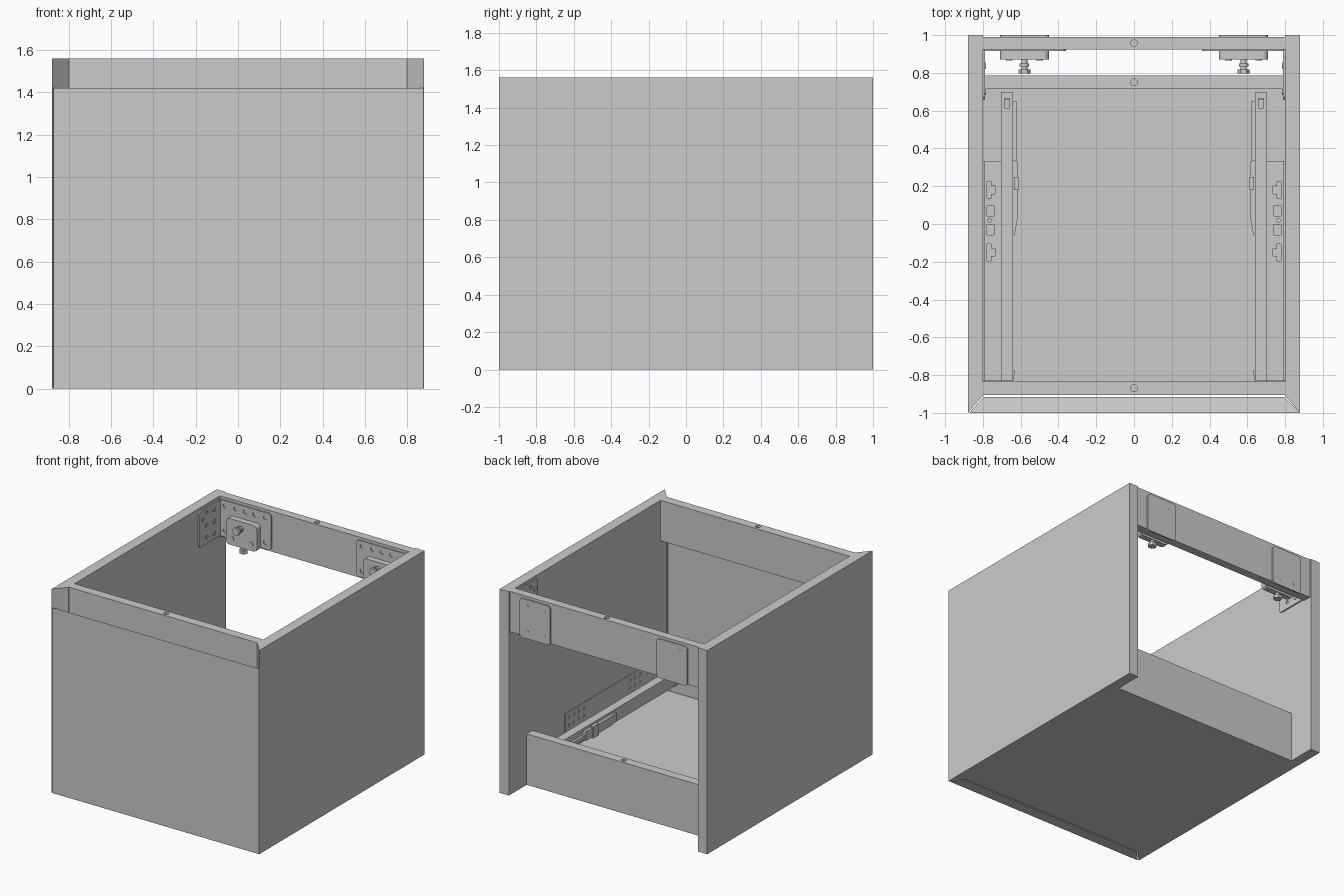
import bpy, bmesh, math
from mathutils import Vector

if "Cube" in bpy.data.objects:
    bpy.data.objects.remove(bpy.data.objects["Cube"])


def prism(name, pts, axis, a, b):
    """Extrude a closed 2D profile along an axis from a to b."""
    def place(p, t):
        return {'x': (t, p[0], p[1]), 'y': (p[0], t, p[1]), 'z': (p[0], p[1], t)}[axis]
    bm = bmesh.new()
    low = [bm.verts.new(place(p, a)) for p in pts]
    high = [bm.verts.new(place(p, b)) for p in pts]
    n = len(pts)
    bm.faces.new(low)
    bm.faces.new(high)
    for i in range(n):
        j = (i + 1) % n
        bm.faces.new((low[i], low[j], high[j], high[i]))
    bmesh.ops.recalc_face_normals(bm, faces=bm.faces)
    me = bpy.data.meshes.new(name)
    bm.to_mesh(me)
    bm.free()
    ob = bpy.data.objects.new(name, me)
    bpy.context.collection.objects.link(ob)
    return ob


def box(name, x0, x1, y0, y1, z0, z1):
    return prism(name, [(x0, y0), (x1, y0), (x1, y1), (x0, y1)], 'z', z0, z1)


def circle(u, v, r, n=20):
    return [(u + r * math.cos(math.tau * i / n), v + r * math.sin(math.tau * i / n)) for i in range(n)]


def rod(name, u, v, r, axis, a, b, n=20):
    ob = prism(name, circle(u, v, r, n), axis, a, b)
    if n > 8:
        bpy.context.view_layer.objects.active = ob
        ob.select_set(True)
        bpy.ops.object.shade_smooth_by_angle(angle=math.radians(35))
        ob.select_set(False)
    return ob


def rounded(u0, u1, v0, v1, r):
    """Rounded rectangle outline."""
    pts = []
    for k, (u, v) in enumerate([(u1 - r, v1 - r), (u0 + r, v1 - r), (u0 + r, v0 + r), (u1 - r, v0 + r)]):
        for i in range(5):
            t = math.pi / 2 * (k + i / 4)
            pts.append((u + r * math.cos(t), v + r * math.sin(t)))
    return pts


def cut(ob, cutters):
    """Subtract the cutters from an object, then remove them."""
    bpy.context.view_layer.objects.active = ob
    for c in cutters:
        c.hide_render = True
        m = ob.modifiers.new("hole", 'BOOLEAN')
        m.object = c
        m.operation = 'DIFFERENCE'
        m.solver = 'EXACT'
        bpy.ops.object.modifier_apply(modifier=m.name)
        bpy.data.objects.remove(c)


def rail(name, y0, y1, z0, z1):
    """Cross rail with a dowel hole in the top edge."""
    ob = box(name, -0.8, 0.8, y0, y1, z0, z1)
    cut(ob, [prism("cutter", circle(0, (y0 + y1) / 2, 0.018), 'z', z1 - 0.04, z1 + 0.05)])


# carcass rails and floor
rail("front_rail", -0.905, -0.835, 1.25, 1.56)
rail("back_rail", 0.925, 0.99, 1.25, 1.56)
rail("lower_back_panel", 0.715, 0.785, 0.08, 0.39)
box("bottom_panel", -0.8, 0.8, -0.905, 0.785, 0, 0.08)

# drawer front: mitred ends, top edge sloping down to the back as a finger grip
front = prism("drawer_front", [(-1, 0), (-1, 1.42), (-0.915, 1.335), (-0.915, 0)], 'x', -0.872, 0.878)
for v in front.data.vertices:
    if v.co.y > -0.95:
        v.co.x = math.copysign(0.795, v.co.x)

for s, side in ((-1, "left"), (1, "right")):
    def fx(pts):
        return [(s * u, v) for u, v in pts]

    def X(name, x0, x1, *rest):
        return box(f"{side}_{name}", s * x0, s * x1, *rest)

    # side panel with mitred front edge
    prism(f"{side}_side_panel", fx([(0.8, -0.91), (0.88, -1), (0.88, 1), (0.8, 1)]), 'z', 0, 1.56)

    # slide bracket: upright plate on the side plus a flange with slots
    plate = prism(f"{side}_slide_bracket", fx([(0.80, 0.37), (0.792, 0.37), (0.792, 0.208),
                  (0.705, 0.208), (0.705, 0.2), (0.80, 0.2)]), 'y', -0.83, 0.33)
    holes = []
    for y in (0.07, -0.03):
        holes.append(X("cutter", 0.742, 0.777, y - 0.027, y + 0.027, 0.15, 0.25))
    for y, d in ((0.18, 1), (-0.15, -1)):
        holes.append(prism("cutter", fx([(0.758, y - 0.045 * d), (0.778, y - 0.045 * d), (0.778, y + 0.045 * d),
                     (0.758, y + 0.045 * d), (0.758, y + 0.02), (0.735, y + 0.02),
                     (0.735, y - 0.02), (0.758, y - 0.02)][::1]) if d > 0 else
                     fx([(0.758, y - 0.045), (0.778, y - 0.045), (0.778, y + 0.045), (0.758, y + 0.045),
                         (0.758, y + 0.02), (0.735, y + 0.02), (0.735, y - 0.02), (0.758, y - 0.02)]), 'z', 0.15, 0.25))
    holes.append(prism("cutter", circle(s * 0.765, 0.02, 0.01, 10), 'z', 0.15, 0.25))
    for y in (0.29, 0.23, 0.17, 0.11, -0.45, -0.51, -0.57):
        for z in (0.27, 0.33):
            holes.append(prism("cutter", circle(y, z, 0.014, 10), 'x', s * 0.77, s * 0.796))
    cut(plate, holes)

    # runner: downward channel with a slot at the back, and an inner bar
    run = prism(f"{side}_runner", fx([(0.64, 0.2), (0.64, 0.3), (0.705, 0.3), (0.705, 0.2),
                (0.697, 0.2), (0.697, 0.292), (0.648, 0.292), (0.648, 0.2)]), 'y', -0.83, 0.70)
    cut(run, [X("cutter", 0.66, 0.685, 0.615, 0.665, 0.27, 0.33)])
    X("runner_core", 0.655, 0.69, -0.81, 0.66, 0.19, 0.27)

    # release latch on the inner face of the runner
    X("latch_bar", 0.622, 0.64, 0.0, 0.65, 0.225, 0.255)
    prism(f"{side}_latch_lever", fx([(0.64, -0.06), (0.632, -0.06), (0.618, 0.02), (0.618, 0.33), (0.64, 0.34)]),
          'z', 0.21, 0.28)
    X("latch_clip", 0.612, 0.635, 0.18, 0.25, 0.2, 0.29)
    prism(f"{side}_runner_front_hook", fx([(0.63, -0.78), (0.64, -0.83), (0.645, -0.83), (0.645, -0.77)]),
          'z', 0.2, 0.29)

    # hanger: outer wall plate with screws
    prism(f"{side}_wall_plate", rounded(*sorted((s * 0.45, s * 0.71)), 1.24, 1.54, 0.025), 'y', 0.988, 1.0)
    for x in (0.51, 0.65):
        for z in (1.30, 1.49):
            rod(f"{side}_wall_screw", s * x, z, 0.014, 'y', 0.99, 1.0 + 0.0005)

    # hanger: angle bracket on the back rail and on the side
    inner = prism(f"{side}_hanger_plate", rounded(*sorted((s * 0.36, s * 0.80)), 1.26, 1.54, 0.025), 'y', 0.915, 0.926)
    cut(inner, [prism("cutter", circle(s * x, z, 0.017, 12), 'y', 0.9, 0.922)
                for x, z in ((0.41, 1.5), (0.5, 1.5), (0.58, 1.5), (0.66, 1.5), (0.75, 1.5), (0.41, 1.31), (0.75, 1.31))])
    wing = prism(f"{side}_hanger_wing", rounded(0.66, 0.925, 1.26, 1.54, 0.025), 'x', s * 0.79, s * 0.801)
    cut(wing, [prism("cutter", circle(y, z, 0.014, 12), 'x', s * 0.78, s * 0.796)
               for y, z in ((0.75, 1.5), (0.75, 1.4), (0.75, 1.31))])
    for y, z in ((0.67 + 0.03, 1.47), (0.84, 1.40), (0.84, 1.31), (0.84, 1.49)):
        rod(f"{side}_wing_screw", y, z, 0.016, 'x', s * 0.784, s * 0.8)

    # hanger: adjuster housing, depth bolt and height bolt
    prism(f"{side}_hanger_housing", rounded(*sorted((s * 0.45, s * 0.71)), 1.24, 1.44, 0.03), 'y', 0.87, 0.916)
    for x in (0.50, 0.66):
        rod(f"{side}_housing_rivet", s * x, 1.29, 0.018, 'y', 0.865, 0.875)
    rod(f"{side}_depth_bolt", s * 0.58, 1.39, 0.016, 'y', 0.81, 0.88)
    rod(f"{side}_depth_bolt_collar", s * 0.58, 1.39, 0.025, 'y', 0.835, 0.85)
    rod(f"{side}_depth_bolt_head", s * 0.58, 1.39, 0.032, 'y', 0.798, 0.818, 6)
    rod(f"{side}_height_bolt", s * 0.58, 0.895, 0.016, 'z', 1.2, 1.26)
    rod(f"{side}_height_bolt_head", s * 0.58, 0.895, 0.032, 'z', 1.195, 1.22, 6)
